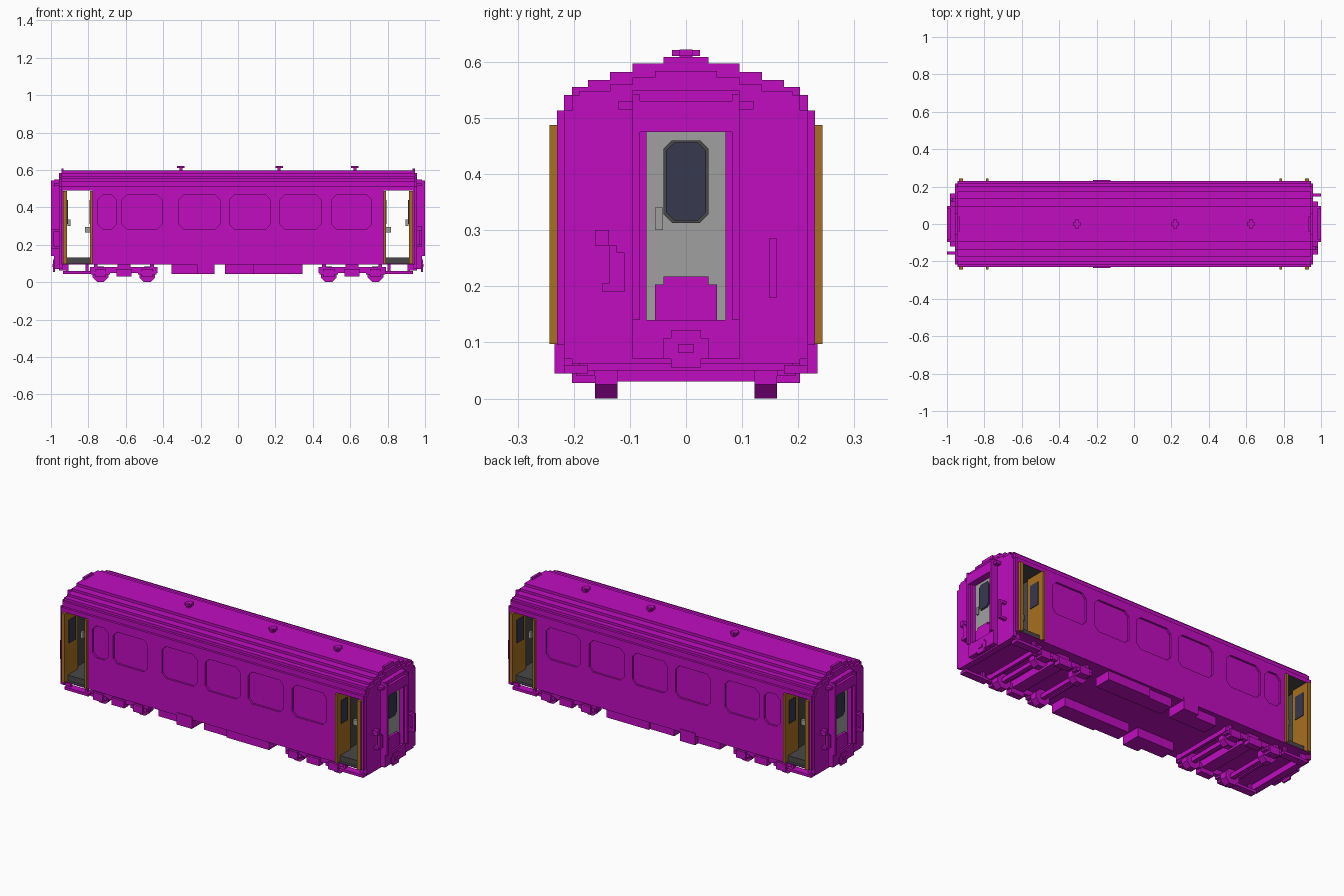
import bpy, bmesh
from mathutils import Vector

if "Cube" in bpy.data.objects:
    bpy.data.objects.remove(bpy.data.objects["Cube"])


def material(name, r, g, b):
    m = bpy.data.materials.new(name)
    m.diffuse_color = (r, g, b, 1)
    m.use_nodes = True
    m.node_tree.nodes["Principled BSDF"].inputs["Base Color"].default_value = (r, g, b, 1)
    return m


magenta = material("magenta", .53, .004, .53)
ochre = material("ochre", .39, .16, .015)
light_grey = material("light grey", .35, .35, .35)
dark_grey = material("dark grey", .065, .065, .065)
glass = material("dark blue glass", .04, .04, .08)

# Sign pairs (x, y) used to repeat a shape
ONE = [(1, 1)]
SIDES = [(1, 1), (1, -1)]
MIRROR_X = [(1, 1), (-1, 1)]
TURNED = [(1, 1), (-1, -1)]
ALL = SIDES + [(-1, 1), (-1, -1)]


def prism(bm, points, place, start, end):
    """Extrude a 2D outline from start to end; place maps (a, b, depth) to xyz."""
    low = [bm.verts.new(place(a, b, start)) for a, b in points]
    high = [bm.verts.new(place(a, b, end)) for a, b in points]
    bm.faces.new(low)
    bm.faces.new(high[::-1])
    n = len(points)
    for i in range(n):
        j = (i + 1) % n
        bm.faces.new((low[j], low[i], high[i], high[j]))


def along_x(a, b, d):
    return Vector((d, a, b))


def along_y(a, b, d):
    return Vector((a, d, b))


def box(bm, x0, x1, y0, y1, z0, z1):
    prism(bm, [(y0, z0), (y1, z0), (y1, z1), (y0, z1)], along_x, x0, x1)


def rounded(a0, a1, b0, b1, c):
    """Rectangle outline with cut corners."""
    return [(a0 + c, b0), (a1 - c, b0), (a1, b0 + c), (a1, b1 - c),
            (a1 - c, b1), (a0 + c, b1), (a0, b1 - c), (a0, b0 + c)]


def finish(name, mat, bm):
    bmesh.ops.recalc_face_normals(bm, faces=bm.faces)
    mesh = bpy.data.meshes.new(name)
    bm.to_mesh(mesh)
    bm.free()
    mesh.materials.append(mat)
    obj = bpy.data.objects.new(name, mesh)
    bpy.context.collection.objects.link(obj)
    return obj


def boxes(name, mat, signs, *bounds):
    bm = bmesh.new()
    for sx, sy in signs:
        for x0, x1, y0, y1, z0, z1 in bounds:
            box(bm, *sorted((sx * x0, sx * x1)), *sorted((sy * y0, sy * y1)), z0, z1)
    return finish(name, mat, bm)


def stepped(steps, bottom):
    """Symmetric staircase outline from (half width, top height) pairs."""
    half, z = [], bottom
    for w, top in steps:
        half += [(w, z), (w, top)]
        z = top
    return half + [(-y, z) for y, z in reversed(half)]


# Body shell with stepped roof
bm = bmesh.new()
roof_steps = [(.23, .513), (.217, .541), (.203, .555), (.175, .568), (.135, .582), (.095, .597)]
prism(bm, stepped(roof_steps, .095), along_x, -.945, .945)
body = finish("carriage_body", magenta, bm)

# Cutter for side windows and the open door lobbies
WINDOWS = [(-.75, -.65), (-.62, -.405), (-.315, -.095), (-.045, .175), (.225, .445), (.5, .715)]
bm = bmesh.new()
for x0, x1 in WINDOWS:
    for s in (1, -1):
        prism(bm, rounded(x0, x1, .285, .465, .025), along_y, s * .219, s * .3)
for x0, x1 in ((-.935, -.778), (.778, .935)):
    box(bm, x0, x1, -.3, .3, .1, .49)
cutter = finish("opening_cutter", magenta, bm)
cutter.hide_render = True
cut = body.modifiers.new("openings", "BOOLEAN")
cut.object = cutter
cut.operation = "DIFFERENCE"
cut.solver = "EXACT"
bpy.context.view_layer.objects.active = body
bpy.ops.object.modifier_apply(modifier=cut.name)
bpy.data.objects.remove(cutter)

# Lobby linings are dark grey
body.data.materials.clear()
body.data.materials.append(magenta)
body.data.materials.append(dark_grey)
for f in body.data.polygons:
    c = f.center
    lobby = .77 < abs(c.x) < .937 and abs(c.y) < .225 and .098 < c.z < .495
    f.material_index = 1 if lobby else 0

# End walls, slightly smaller than the body
bm = bmesh.new()
end_steps = [(.217, .513), (.203, .541), (.19, .548), (.135, .56), (.095, .572), (.055, .584)]
for s in (1, -1):
    prism(bm, stepped(end_steps, .07), along_x, s * .937, s * .957)
finish("end_walls", magenta, bm)
boxes("roof_end_ridges", magenta, MIRROR_X, (.932, .945, -.04, .04, .59, .609))

# Roof vents: stem with a cross-shaped cap
for i, x in enumerate((-.305, .22, .625)):
    boxes(f"roof_vent_{i + 1}", magenta, ONE,
          (x - .008, x + .008, -.012, .012, .59, .612),
          (x - .02, x + .02, -.012, .012, .61, .622),
          (x - .01, x + .01, -.025, .025, .61, .621))

# Lobby floors, folded door leaves with windows, grab handles
boxes("lobby_floors", dark_grey, MIRROR_X, (.78, .933, -.215, .215, .1, .132))
boxes("outer_door_leaves", ochre, ALL, (.914, .935, .125, .243, .097, .487))
boxes("inner_door_leaves", ochre, ALL, (.778, .79, .125, .243, .097, .487))
boxes("door_leaf_windows", glass, ALL,
      (.91, .914, .15, .21, .31, .44), (.79, .794, .15, .21, .31, .44))
boxes("grab_handles", light_grey, ALL,
      (.895, .912, .09, .105, .3, .335), (.792, .818, .09, .105, .265, .295))

# Gangway portals
boxes("gangway_posts", magenta, ALL,
      (.957, .985, .07, .095, .07, .53), (.985, 1, .082, .095, .14, .543))
boxes("gangway_hoods", magenta, MIRROR_X,
      (.957, 1, -.095, .095, .475, .53), (.957, .985, -.12, .12, .515, .53),
      (.957, .985, -.095, .095, .53, .55))
boxes("gangway_sills", magenta, MIRROR_X,
      (.957, .985, -.095, .095, .07, .14), (.957, .975, -.055, .055, .14, .203),
      (.957, .975, -.04, .04, .203, .217))

# End doors with framed windows
boxes("end_doors", light_grey, MIRROR_X, (.957, .962, -.07, .07, .14, .475))
for name, mat, grow, depth in (("end_window_frames", dark_grey, .004, .965),
                               ("end_window_glass", glass, 0, .968)):
    bm = bmesh.new()
    for s in (1, -1):
        outline = rounded(-.036 - grow, .036 + grow, .317 - grow, .456 + grow, .015)
        prism(bm, outline, along_x, s * .961, s * depth)
    finish(name, mat, bm)
boxes("end_door_handles", light_grey, TURNED, (.962, .97, -.055, -.041, .3, .34))

# Couplers, hand rails and hoses on the ends
boxes("couplers", magenta, MIRROR_X,
      (.94, .992, -.014, .014, .082, .097), (.978, .988, -.04, .04, .07, .108),
      (.978, .988, -.027, .027, .055, .122))
boxes("end_hand_rails", magenta, TURNED,
      (.985, 1, .148, .162, .18, .285), (.957, 1, .148, .162, .18, .194),
      (.957, 1, .148, .162, .271, .285))
boxes("end_hoses", magenta, TURNED,
      (.957, .985, -.162, -.137, .273, .3), (.97, .985, -.137, -.123, .19, .273),
      (.957, .985, -.15, -.11, .19, .205), (.97, .985, -.123, -.11, .205, .26))

# Underframe: end beams, door steps, equipment boxes
boxes("end_beams", magenta, MIRROR_X, (.92, .957, -.203, .203, .062, .1))
boxes("door_steps", magenta, ALL,
      (.785, .935, .175, .217, .045, .06), (.8, .815, .19, .203, .055, .1),
      (.905, .92, .19, .203, .055, .1))
boxes("equipment_boxes", magenta, SIDES,
      (-.355, -.125, .12, .205, .045, .1), (-.07, .345, .12, .205, .045, .1),
      (-.22, -.125, .205, .234, .045, .112), (.08, .345, .205, .217, .045, .1))

# Bogies: side frames, axle boxes, bolster, axles and wheels
boxes("bogie_frames", magenta, ALL,
      (.43, .79, .165, .19, .05, .08), (.57, .65, .165, .203, .03, .07),
      (.45, .47, .165, .19, .04, .1), (.75, .77, .165, .19, .04, .1))
boxes("bogie_bolsters", magenta, MIRROR_X,
      (.575, .645, -.19, .19, .055, .1), (.43, .445, -.19, .19, .05, .075),
      (.775, .79, -.19, .19, .05, .075))
bm = bmesh.new()
for sx, sy in ALL:
    for x in (.485, .735):
        outline = rounded(sx * x - .042, sx * x + .042, 0, .084, .025)
        prism(bm, outline, along_y, sy * .122, sy * .162)
finish("wheels", magenta, bm)
for name, x in (("inner", .485), ("outer", .735)):
    boxes(f"{name}_axles", magenta, MIRROR_X, (x - .012, x + .012, -.165, .165, .03, .054))
    boxes(f"{name}_axle_boxes", magenta, ALL,
          (x - .03, x + .03, .162, .203, .028, .07), (x - .05, x + .05, .162, .195, .04, .058))
